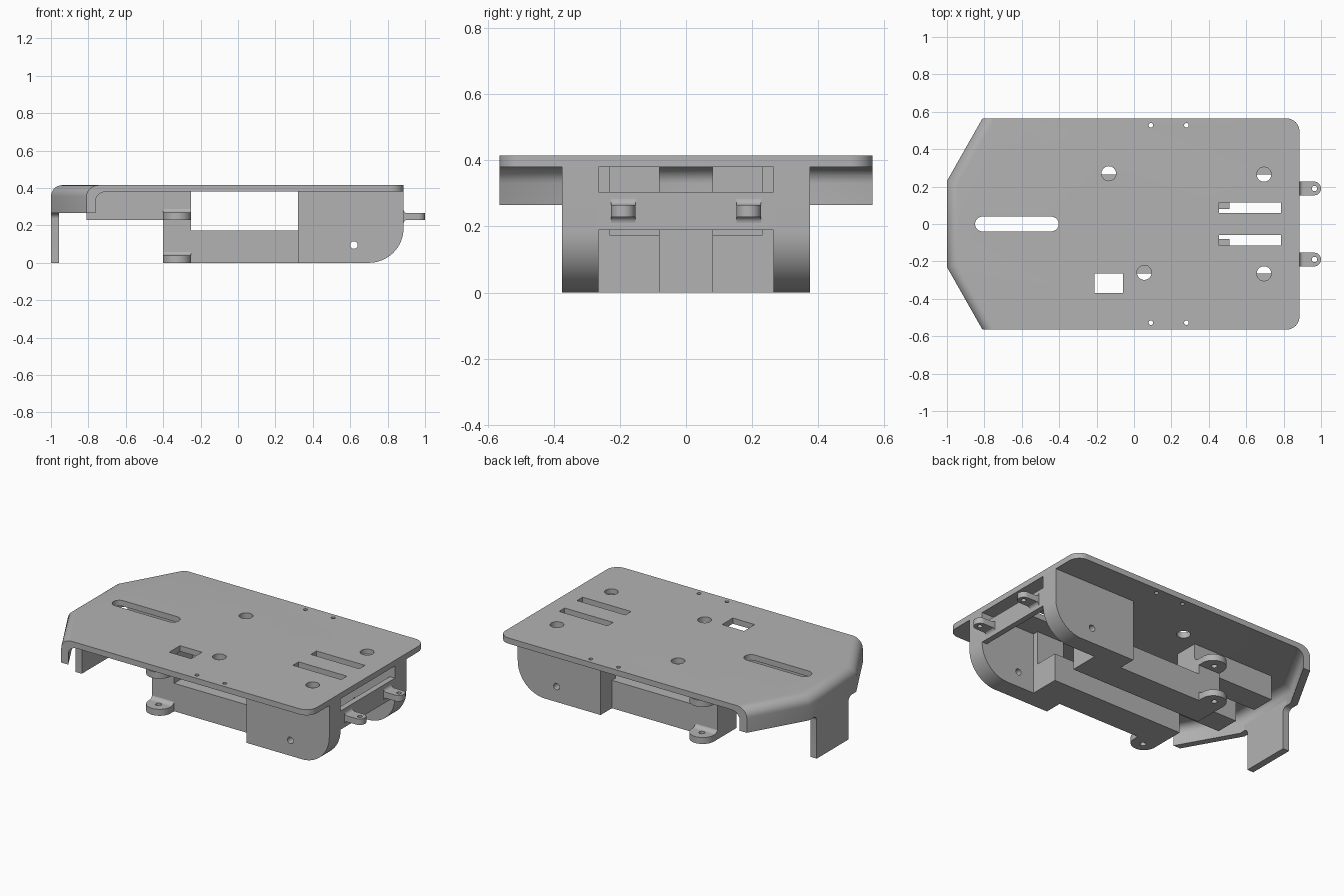
import bpy, bmesh, math
from mathutils import Vector

if "Cube" in bpy.data.objects:
    bpy.data.objects.remove(bpy.data.objects["Cube"])

grey = bpy.data.materials.new("plain grey")
grey.diffuse_color = (0.45, 0.45, 0.45, 1)
grey.use_nodes = True
grey.node_tree.nodes["Principled BSDF"].inputs["Base Color"].default_value = grey.diffuse_color


def loft(name, loops):
    """Closed solid through a list of equal-length 3D loops."""
    bm = bmesh.new()
    rings = [[bm.verts.new(p) for p in loop] for loop in loops]
    n = len(rings[0])
    for a, b in zip(rings, rings[1:]):
        for i in range(n):
            j = (i + 1) % n
            bm.faces.new((a[i], a[j], b[j], b[i]))
    bm.faces.new(rings[0][::-1])
    bm.faces.new(rings[-1])
    bmesh.ops.recalc_face_normals(bm, faces=bm.faces)
    me = bpy.data.meshes.new(name)
    bm.to_mesh(me)
    bm.free()
    ob = bpy.data.objects.new(name, me)
    bpy.context.collection.objects.link(ob)
    me.materials.append(grey)
    return ob


def prism(name, pts, lo, hi, axis='Z'):
    """Extrude a 2D profile along X (y,z), Y (x,z) or Z (x,y)."""
    place = {'X': lambda p, h: (h, p[0], p[1]),
             'Y': lambda p, h: (p[0], h, p[1]),
             'Z': lambda p, h: (p[0], p[1], h)}[axis]
    return loft(name, [[place(p, h) for p in pts] for h in (lo, hi)])


def rect(x0, x1, y0, y1):
    return [(x0, y0), (x1, y0), (x1, y1), (x0, y1)]


def box(name, x0, x1, y0, y1, z0, z1):
    return prism(name, rect(x0, x1, y0, y1), z0, z1)


def arc(cx, cy, r, a0, a1, n=10):
    return [(cx + r * math.cos(math.radians(a0 + (a1 - a0) * i / n)),
             cy + r * math.sin(math.radians(a0 + (a1 - a0) * i / n))) for i in range(n + 1)]


def circle(cx, cy, r):
    return arc(cx, cy, r, 0, 345, 23)


def cut(ob, cutters):
    for c in cutters:
        c.hide_render = True
        m = ob.modifiers.new("cut", 'BOOLEAN')
        m.operation, m.object, m.solver = 'DIFFERENCE', c, 'EXACT'
        bpy.context.view_layer.objects.active = ob
        bpy.ops.object.modifier_apply(modifier=m.name)
        bpy.data.objects.remove(c)
    return ob


# top plate with a rolled-down lip around its tapered left end
def outline(d, half, right):
    y1 = 0.23 - 0.263 * d
    x2 = -1 + (d + 0.4935 * (half - 0.23)) / 0.87
    return [(x2, half), (-1 + d, y1), (-1 + d, -y1), (x2, -half)] + right


def shell(name, half, right, d0, z0, ztop, r):
    steps = [(d0, z0)] + [(d0 + r - r * math.cos(t), ztop - r + r * math.sin(t))
                          for t in [math.pi / 2 * i / 8 for i in range(9)]]
    return loft(name, [[(x, y, z) for x, y in outline(d, half, right)] for d, z in steps])


H, X1, R = 0.565, 0.885, 0.07
corners = arc(X1 - R, -H + R, R, -90, 0, 8) + arc(X1 - R, H - R, R, 0, 90, 8)
plate = shell("top_plate", H, corners, 0, 0.265, 0.415, 0.06)
hollow = shell("lip_cutter", 1.0, [(1.3, -1.0), (1.3, 1.0)], 0.042, 0.1, 0.38, 0.05)
cutters = [hollow]


def hole(pts):
    cutters.append(prism("hole_cutter", pts, 0.3, 0.5))


hole(arc(-0.81, 0, 0.04, 90, 270) + arc(-0.443, 0, 0.04, -90, 90))
hole(rect(-0.21, -0.06, -0.37, -0.265))
hole(circle(-0.135, 0.27, 0.039))
hole(circle(0.055, -0.26, 0.039))
for s in (-1, 1):
    hole(circle(0.695, s * 0.265, 0.039))
    hole(rect(0.455, 0.785, *sorted((s * 0.06, s * 0.115))))
    for x in (0.09, 0.28):
        hole(circle(x, s * 0.528, 0.012))
cut(plate, cutters)

# hanging leg below the lip, flared where it meets it
f = 0.03
leg = [(-0.155, 0), (0.155, 0)] + arc(0.155 + f, 0.275 - f - 0.01, f, 180, 90, 6) + [(0.185, 0.30), (-0.185, 0.30)]
leg += arc(-0.155 - f, 0.275 - f - 0.01, f, 90, 0, 6)
prism("end_leg", leg, -1, -0.957, 'X')

# end crossbar
box("end_crossbar", 0.85, X1, -0.27, 0.27, 0.19, 0.305)

for s, side in ((-1, "front"), (1, "back")):
    def sbox(name, x0, x1, a, b, z0, z1):
        return box(side + name, x0, x1, *sorted((s * a, s * b)), z0, z1)

    # side cheek with a large rounded lower corner and a pin hole
    prof = [(0.32, 0.385), (0.32, 0)] + arc(X1 - 0.185, 0.185, 0.185, -90, 0, 16) + [(X1, 0.385)]
    cheek = prism(side + "_cheek", prof, *sorted((s * 0.265, s * 0.375)), 'Y')
    cut(cheek, [prism("pin_cutter", circle(0.62, 0.095, 0.02), -0.5, 0.5, 'Y')])

    # floor beam, inner cheek wall, post and upper rail
    sbox("_floor_beam", -0.4, 0.51, 0.08, 0.265, 0, 0.172)
    sbox("_inner_wall", 0.32, 0.51, 0.23, 0.266, 0.16, 0.385)
    sbox("_post", -0.4, -0.25, 0.08, 0.23, 0.16, 0.385)
    sbox("_post_face", -0.4, -0.25, 0.22, 0.265, 0.16, 0.235)
    sbox("_upper_rail", -0.81, -0.25, 0.08, 0.23, 0.228, 0.385)

    # rounded mounting ears, one low and one high, with fillets at the root
    for z, root, word in ((0.0, 0.262, "lower"), (0.228, 0.228, "upper")):
        ear = [(-0.4, s * 0.2), (-0.25, s * 0.2)]
        ear += [(x, s * y) for x, y in arc(-0.325, 0.3, 0.075, 0, 180, 16)]
        tab = prism(f"{side}_{word}_ear", ear, z, z + 0.04)
        cut(tab, [prism("ear_cutter", circle(-0.325, s * 0.31, 0.017), z - 0.1, z + 0.1)])
        fil = [(root - 0.01, z + 0.03), (root + 0.03, z + 0.03)]
        fil += arc(root + 0.03, z + 0.07, 0.03, 270, 180, 6) + [(root - 0.01, z + 0.07)]
        prism(f"{side}_{word}_ear_fillet", [(s * y, h) for y, h in fil], -0.4, -0.25, 'X')

    # end tabs with bolt holes and root fillets
    c = s * 0.19
    tab = prism(side + "_end_tab", [(0.87, c + 0.037), (0.87, c - 0.037)]
                + arc(0.963, c, 0.037, -90, 90, 12), 0.228, 0.265)
    cut(tab, [prism("tab_cutter", circle(0.965, c, 0.014), 0.1, 0.4)])
    fil = [(0.88, 0.26), (0.905, 0.26)] + arc(0.905, 0.285, 0.02, 270, 180, 6) + [(0.88, 0.285)]
    prism(side + "_end_tab_fillet", fil, c - 0.037, c + 0.037, 'Y')
    fil = [(0.88, 0.21)] + arc(0.905, 0.21, 0.02, 180, 90, 6) + [(0.905, 0.24), (0.88, 0.24)]
    prism(side + "_end_tab_under_fillet", fil, c - 0.037, c + 0.037, 'Y')

# smooth curved faces, keep edges sharp
for ob in bpy.context.scene.objects:
    ob.select_set(True)
    bpy.context.view_layer.objects.active = ob
bpy.ops.object.shade_smooth_by_angle(angle=math.radians(30))
